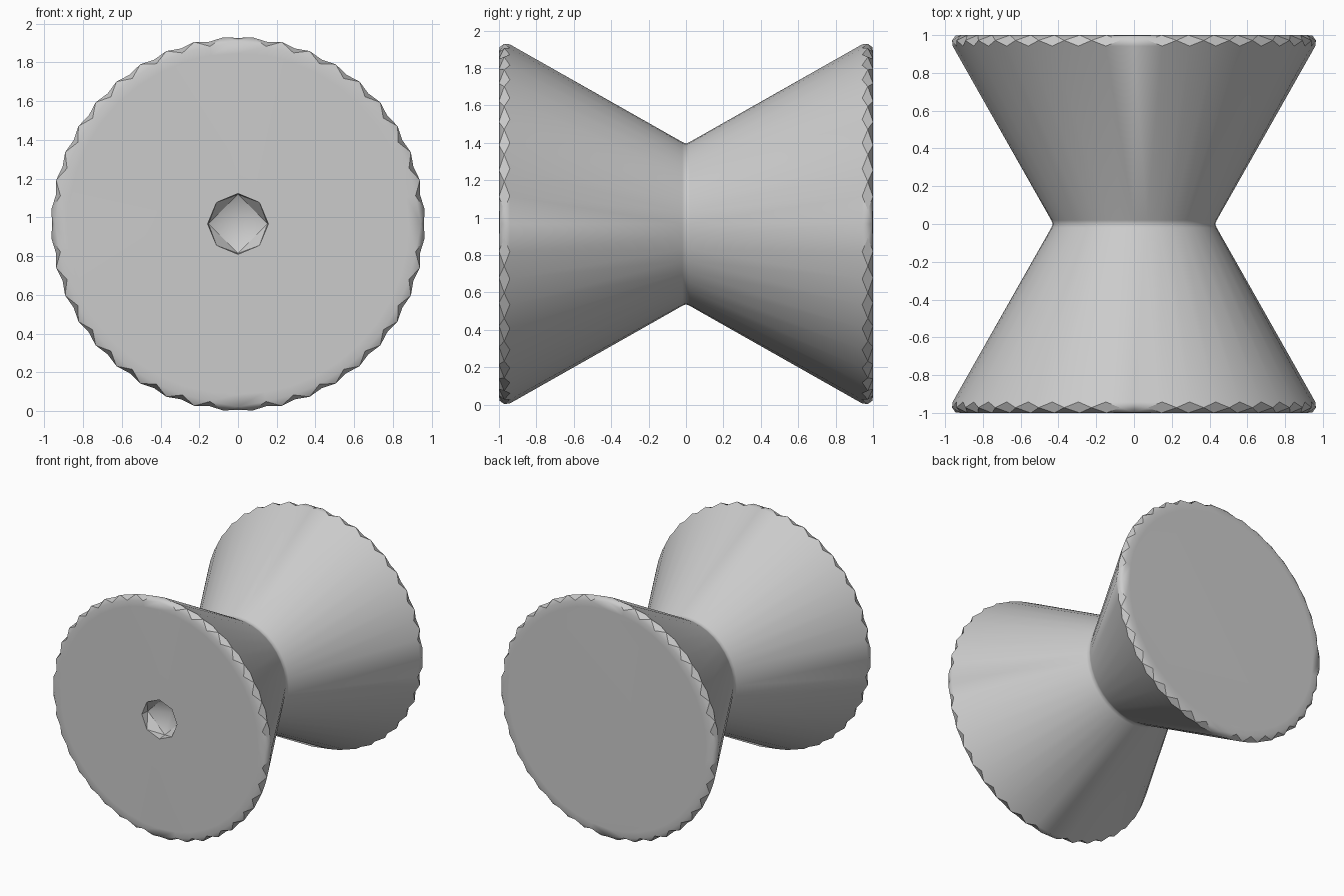
import bpy, bmesh
from math import cos, sin, pi

cube = bpy.data.objects.get("Cube")
if cube:
    bpy.data.objects.remove(cube)

N = 40              # facets around each rim
R = 0.966           # outer radius, also the height of the axis
STEP = 2 * pi / N

grey = bpy.data.materials.new("plain grey")
grey.use_nodes = True
grey.diffuse_color = (0.6, 0.6, 0.6, 1)
grey.node_tree.nodes["Principled BSDF"].inputs["Base Color"].default_value = (0.6, 0.6, 0.6, 1)

bm = bmesh.new()


def point(r, y, slot):
    a = slot * STEP
    return bm.verts.new((r * cos(a), y, R + r * sin(a)))


def ring(r, y, slots=range(N)):
    return [point(r, y, i) for i in slots]


def face(*verts, smooth=True):
    f = bm.faces.new(verts)
    f.smooth = smooth
    return f


def sharpen(f):
    for e in f.edges:
        e.smooth = False


def band(a, b):
    for i in range(len(a)):
        face(a[i - 1], a[i], b[i], b[i - 1])


def plain(i):
    # the four slots on the axes have no cut facet
    return i % (N // 4) == 0


waist = ring(0.43, 0)
for side in (-1, 1):
    # flared cone with a slightly softened waist
    neck = ring(0.438, side * 0.02)
    cone_edge = [point(0.96 if plain(i) else 0.952, side * 0.942, i) for i in range(N)]
    band(waist, neck)
    band(neck, cone_edge)

    # rim of diamond cuts between the end disc and the cone
    tips = [point(R, side * 0.972, i + 0.5) for i in range(N)]
    disc_edge = [point(0.945, side * 0.997, i) if plain(i) else point(0.928, side, i)
                 for i in range(N)]
    inner = ring(0.88, side)
    band(disc_edge, inner)
    for i in range(N):
        face(cone_edge[i - 1], tips[i - 1], cone_edge[i])
        face(disc_edge[i - 1], tips[i - 1], disc_edge[i])
    for i in range(N):
        cut = face(disc_edge[i], tips[i - 1], cone_edge[i], tips[i], smooth=plain(i))
        if not plain(i):
            sharpen(cut)

    if side > 0:
        face(*inner)    # closed back disc
        continue

    # front disc around an eight-sided socket
    rim = ring(0.157, side, range(0, N, 5))
    for k in range(8):
        arc = [inner[(5 * k + j) % N] for j in range(6)]
        face(*arc, rim[(k + 1) % 8], rim[k])

    # faceted socket wall and pointed floor
    floor = ring(0.152, side + 0.07, range(0, N, 10))
    apex = point(0, side + 0.15, 0)
    for k in range(4):
        a, b, c = rim[2 * k], rim[2 * k + 1], rim[(2 * k + 2) % 8]
        p, q = floor[k], floor[(k + 1) % 4]
        for tri in ((a, b, p), (b, p, q), (b, c, q)):
            sharpen(face(*tri, smooth=False))
        face(p, q, apex)

bmesh.ops.recalc_face_normals(bm, faces=bm.faces[:])
mesh = bpy.data.meshes.new("double_cone_spool")
bm.to_mesh(mesh)
bm.free()
mesh.materials.append(grey)
spool = bpy.data.objects.new("double_cone_spool", mesh)
bpy.context.collection.objects.link(spool)
